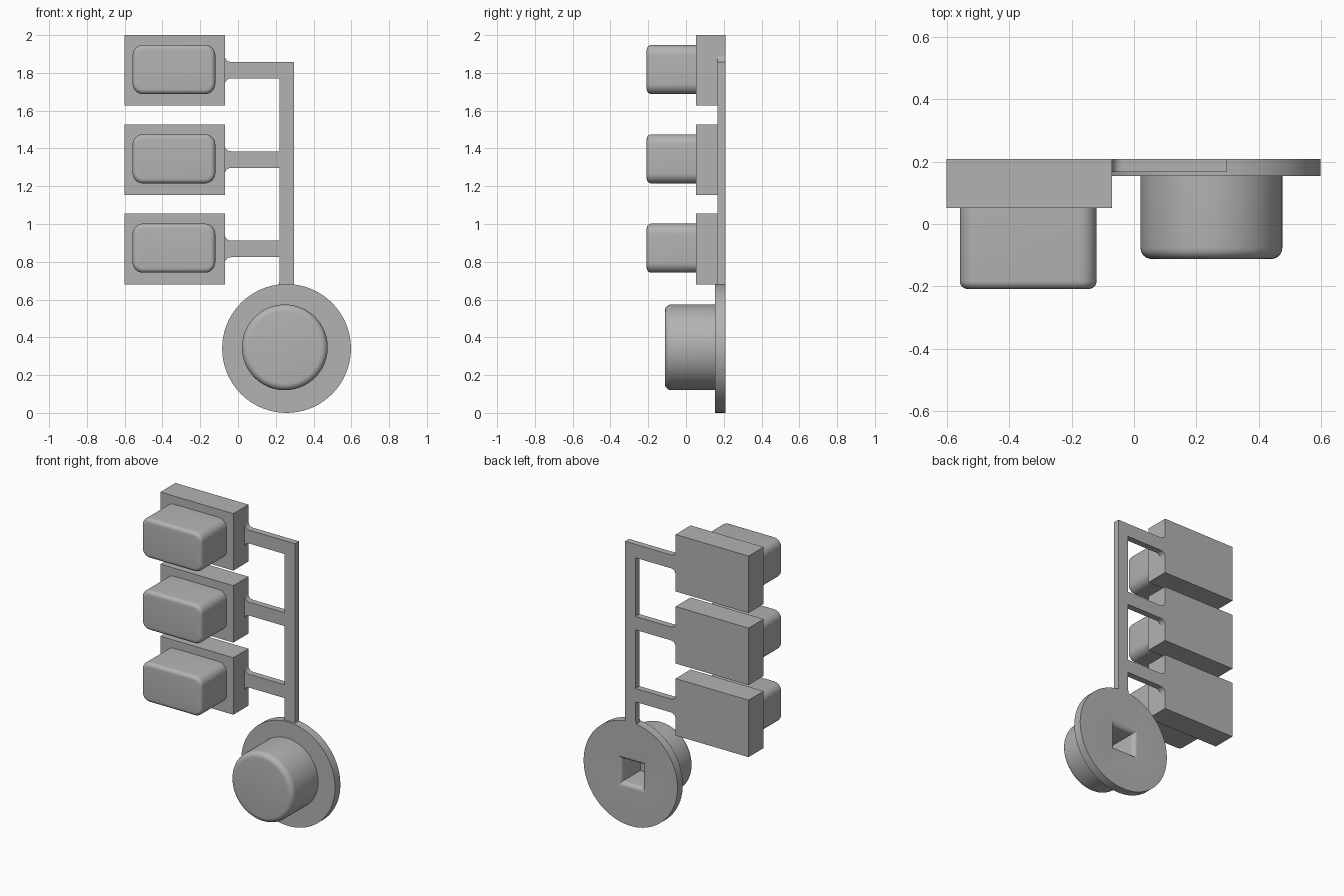
import bpy
import bmesh
from math import cos, sin, pi

cube = bpy.data.objects.get("Cube")
if cube:
    bpy.data.objects.remove(cube, do_unlink=True)

grey = bpy.data.materials.new("plain grey")
grey.use_nodes = True
grey.diffuse_color = (0.45, 0.45, 0.45, 1)
grey.node_tree.nodes["Principled BSDF"].inputs["Base Color"].default_value = grey.diffuse_color

BACK, FRONT = 0.208, -0.208


def circle(cx, cz, r, n=72):
    return [(cx + r * cos(2 * pi * i / n), cz + r * sin(2 * pi * i / n)) for i in range(n)]


def rounded_rect(cx, cz, w, h, r, steps=8):
    """Outline of a rectangle of half sizes w, h with corner radius r."""
    points = []
    for k, (sx, sz) in enumerate([(1, 1), (-1, 1), (-1, -1), (1, -1)]):
        for i in range(steps + 1):
            a = (k + i / steps) * pi / 2
            points.append((cx + sx * (w - r) + r * cos(a), cz + sz * (h - r) + r * sin(a)))
    return points


def square(cx, cz, w, h):
    return [(cx - w, cz - h), (cx + w, cz - h), (cx + w, cz + h), (cx - w, cz + h)]


def loft(name, rings):
    """Closed solid through (y, outline) rings, smooth with sharp edges kept."""
    bm = bmesh.new()
    loops = [[bm.verts.new((x, y, z)) for x, z in outline] for y, outline in rings]
    bm.faces.new(loops[0])
    bm.faces.new(loops[-1])
    for a, b in zip(loops, loops[1:]):
        for i in range(len(a)):
            j = (i + 1) % len(a)
            bm.faces.new((a[i], a[j], b[j], b[i]))
    bmesh.ops.recalc_face_normals(bm, faces=bm.faces)
    mesh = bpy.data.meshes.new(name)
    bm.to_mesh(mesh)
    bm.free()
    mesh.materials.append(grey)
    obj = bpy.data.objects.new(name, mesh)
    bpy.context.collection.objects.link(obj)
    return obj


def select(obj):
    bpy.ops.object.select_all(action='DESELECT')
    obj.select_set(True)
    bpy.context.view_layer.objects.active = obj


def smooth(obj):
    select(obj)
    bpy.ops.object.shade_smooth_by_angle(angle=pi / 6)


def fillet(r, steps=6):
    """Pairs (distance along the wall, inset) of a quarter round."""
    return [(r * sin(i / steps * pi / 2), r * (1 - cos(i / steps * pi / 2)))
            for i in range(steps + 1)]


# Three key blocks with rounded key caps
levels = [(0.868, "lower"), (1.341, "middle"), (1.814, "upper")]
for z, label in levels:
    loft(label + "_key_block", [(BACK, square(-0.335, z, 0.265, 0.187)),
                                (0.052, square(-0.335, z, 0.265, 0.187))])
    cap = [(0.06, rounded_rect(-0.339, z + 0.004, 0.219, 0.13, 0.055))]
    for d, inset in fillet(0.025):
        cap.append((FRONT + 0.025 - d, rounded_rect(
            -0.339, z + 0.004, 0.219 - inset, 0.13 - inset, 0.055 - inset)))
    smooth(loft(label + "_key_cap", cap))

# Flat frame: stem with three arms that flare where they meet the blocks
left, right, end, half, r = 0.22, 0.297, -0.07, 0.044, 0.033
outline = [(left - 0.006, 0.66), (left - 0.004, 0.685), (left, 0.70)]
for z, label in levels:
    curve = [(end + r * (1 - sin(a)), half + r * (1 - cos(a)))
             for a in [i / 6 * pi / 2 for i in range(7)]]
    outline += [(left, z - half)]
    outline += [(x, z - dz) for x, dz in curve]
    outline += [(x, z + dz) for x, dz in reversed(curve)]
    if label != "upper":
        outline.append((left, z + half))
    else:
        outline.append((right, z + half))
outline += [(right, 0.66)]
smooth(loft("connecting_frame", [(BACK, outline), (0.167, outline)]))

# Round button: flange disc and filleted cylinder in one solid
rings = [(BACK, circle(0.257, 0.341, 0.341)), (0.153, circle(0.257, 0.341, 0.341)),
         (0.153, circle(0.248, 0.347, 0.227))]
for d, inset in fillet(0.035):
    rings.append((-0.112 + 0.035 - d, circle(0.248, 0.347, 0.227 - inset)))
button = loft("round_button", rings)

# Square socket in the back with a flared mouth
mouth = [(BACK + 0.02, square(0.25, 0.345, 0.105, 0.105))]
for d, inset in reversed(fillet(0.03)):
    mouth.append((BACK - 0.03 + d, square(0.25, 0.345, 0.075 + inset, 0.075 + inset)))
mouth = [mouth[0]] + mouth[1:] + [(0.01, square(0.25, 0.345, 0.075, 0.075))]
cutter = loft("socket_cutter", mouth)
cutter.hide_render = True
cut = button.modifiers.new("socket", 'BOOLEAN')
cut.operation = 'DIFFERENCE'
cut.solver = 'EXACT'
cut.object = cutter
select(button)
bpy.ops.object.modifier_apply(modifier=cut.name)
bpy.data.objects.remove(cutter, do_unlink=True)
smooth(button)
